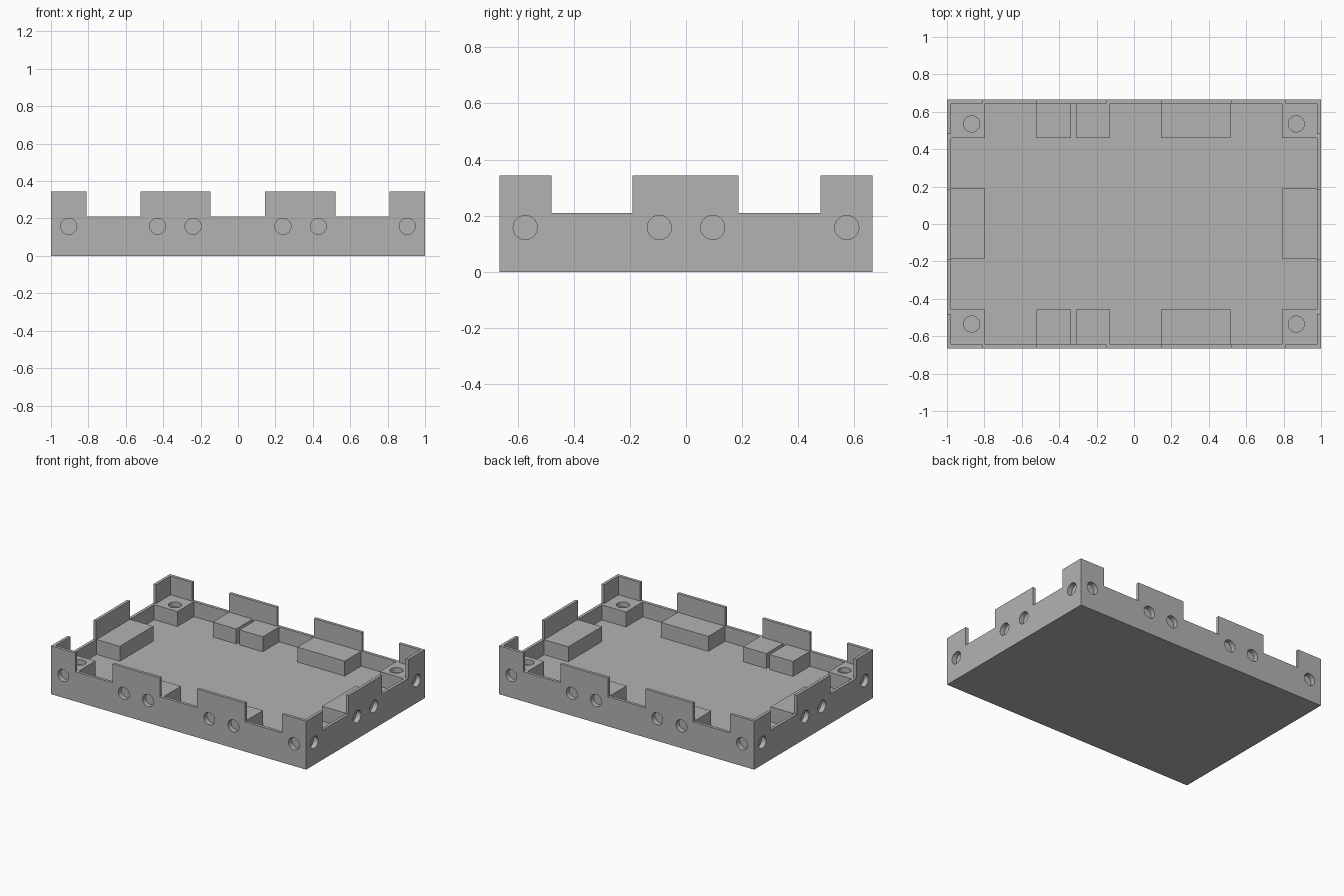
import bpy, bmesh, math
from mathutils import Matrix, Vector

if "Cube" in bpy.data.objects:
    bpy.data.objects.remove(bpy.data.objects["Cube"])

HX, HY = 1.0, 0.665            # outer half sizes
WALL = 0.021                   # wall thickness
FLOOR, RIM, TOP = 0.104, 0.21, 0.343
HOLE_R, HOLE_D = 0.043, 0.035  # round pockets

grey = bpy.data.materials.new("plain grey")
grey.diffuse_color = (0.45, 0.45, 0.45, 1)
grey.use_nodes = True
grey.node_tree.nodes["Principled BSDF"].inputs["Base Color"].default_value = grey.diffuse_color


def add_box(bm, x0, x1, y0, y1, z0, z1):
    size = Matrix.Diagonal((x1 - x0, y1 - y0, z1 - z0, 1))
    place = Matrix.Translation(((x0 + x1) / 2, (y0 + y1) / 2, (z0 + z1) / 2))
    bmesh.ops.create_cube(bm, size=1, matrix=place @ size)


def add_pocket(bm, centre, normal):
    turn = Vector((0, 0, 1)).rotation_difference(Vector(normal)).to_matrix().to_4x4()
    bmesh.ops.create_cone(bm, cap_ends=True, segments=32, radius1=HOLE_R, radius2=HOLE_R,
                          depth=2 * HOLE_D, matrix=Matrix.Translation(centre) @ turn)


def make(name, bm):
    mesh = bpy.data.meshes.new(name)
    bm.to_mesh(mesh)
    bm.free()
    mesh.materials.append(grey)
    obj = bpy.data.objects.new(name, mesh)
    bpy.context.collection.objects.link(obj)
    return obj


def boxes(name, specs):
    bm = bmesh.new()
    for s in specs:
        add_box(bm, *s)
    return make(name, bm)


def combine(target, other, operation):
    mod = target.modifiers.new(operation.lower(), 'BOOLEAN')
    mod.operation, mod.solver, mod.object = operation, 'EXACT', other
    bpy.context.view_layer.objects.active = target
    bpy.ops.object.modifier_apply(modifier=mod.name)
    bpy.data.objects.remove(other)


# Hollow tray
tray = boxes("tray", [(-HX, HX, -HY, HY, 0, TOP)])
IX, IY = HX - WALL, HY - WALL
combine(tray, boxes("cavity", [(-IX, IX, -IY, IY, FLOOR, 1)]), 'DIFFERENCE')

# Gaps between the raised wall tabs
gaps_x = [(-0.81, -0.52), (-0.147, 0.145), (0.52, 0.81)]
gaps_y = [(-0.48, -0.19), (0.187, 0.48)]
combine(tray, boxes("long_wall_gaps", [(a, b, -2, 2, RIM, 1) for a, b in gaps_x]), 'DIFFERENCE')
combine(tray, boxes("short_wall_gaps", [(-2, 2, a, b, RIM, 1) for a, b in gaps_y]), 'DIFFERENCE')

# Solid blocks along the inside of the walls
BX, BY, Z0 = HX - WALL / 2, HY - WALL / 2, FLOOR / 2
spans_x = [(-BX, -0.797), (-0.52, -0.336), (-0.311, -0.128), (0.144, 0.515), (0.79, BX)]
blocks = []
for a, b in spans_x:
    blocks += [(a, b, -BY, -0.456, Z0, RIM), (a, b, 0.46, BY, Z0, RIM)]
blocks += [(-BX, -0.797, -0.185, 0.19, Z0, RIM), (0.79, BX, -0.185, 0.19, Z0, RIM)]
combine(tray, boxes("blocks", blocks), 'UNION')

# Round pockets in the outer walls and in the corner block tops
bm = bmesh.new()
for s in (-1, 1):
    for x in (-0.905, -0.43, -0.24, 0.24, 0.43, 0.905):
        add_pocket(bm, (x, s * HY, 0.158), (0, s, 0))
    for y in (-0.573, -0.095, 0.095, 0.573):
        add_pocket(bm, (s * HX, y, 0.158), (s, 0, 0))
    for t in (-1, 1):
        add_pocket(bm, (s * 0.868, t * 0.535, RIM), (0, 0, 1))
combine(tray, make("pockets", bm), 'DIFFERENCE')

# Smooth only the pocket walls
bpy.ops.object.select_all(action='DESELECT')
tray.select_set(True)
bpy.context.view_layer.objects.active = tray
bpy.ops.object.shade_smooth_by_angle(angle=math.radians(30))
